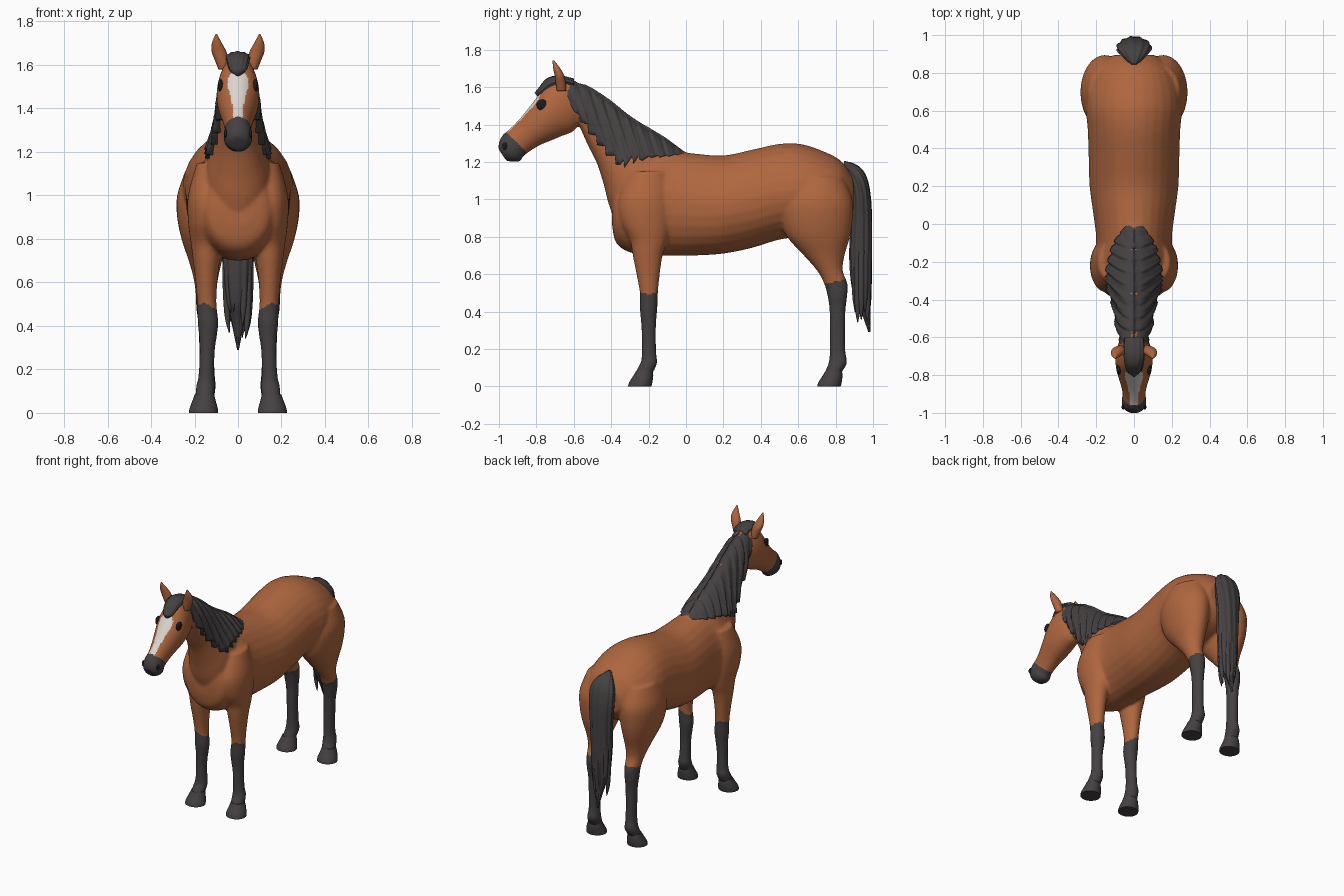
import bpy, bmesh, math, random
from mathutils import Vector
from mathutils.bvhtree import BVHTree

if "Cube" in bpy.data.objects:
    bpy.data.objects.remove(bpy.data.objects["Cube"])

random.seed(4)


def material(name, rgb):
    m = bpy.data.materials.new(name)
    m.diffuse_color = (*rgb, 1)
    m.use_nodes = True
    m.node_tree.nodes["Principled BSDF"].inputs["Base Color"].default_value = m.diffuse_color
    return m


COAT = material("chestnut_coat", (0.43, 0.135, 0.05))
DARK = material("dark_hair", (0.060, 0.053, 0.054))
WHITE = material("white_blaze", (0.72, 0.66, 0.62))
BLACK = material("eye_black", (0.012, 0.012, 0.014))


def spline(rings, steps):
    """Catmull-Rom interpolation through rows of numbers."""
    out = []
    for i in range(len(rings) - 1):
        p0, p1, p2, p3 = (rings[max(0, min(len(rings) - 1, i + d))] for d in (-1, 0, 1, 2))
        for s in range(steps):
            t = s / steps
            out.append([0.5 * (2 * b + (c - a) * t + (2 * a - 5 * b + 4 * c - d) * t * t
                               + (3 * b - a - 3 * c + d) * t ** 3)
                        for a, b, c, d in zip(p0, p1, p2, p3)])
    return out + [list(rings[-1])]


def loft(bm, rings, side=1, steps=4, n=28, egg=0.0, ripple=0.0, waves=11):
    """Tube through rings (y1, z1, y2, z2, x centre, half width)."""
    loops = []
    for j, (y1, z1, y2, z2, xc, w) in enumerate(spline(rings, steps)):
        loop = []
        for i in range(n):
            a = 2 * math.pi * i / n
            r = 1 + ripple * math.cos(waves * a + 0.15 * j)
            c, s = r * math.cos(a), r * math.sin(a)
            loop.append(bm.verts.new((side * (xc + max(w, 0.001) * s * (1 - egg * c)),
                                      (y1 + y2) / 2 + (y1 - y2) / 2 * c,
                                      (z1 + z2) / 2 + (z1 - z2) / 2 * c)))
        loops.append(loop)
    for a, b in zip(loops, loops[1:]):
        for i in range(n):
            k = (i + 1) % n
            bm.faces.new((a[i], a[k], b[k], b[i]))
    bm.faces.new(loops[0])
    bm.faces.new(loops[-1])


def finish(bm, name, mats, angle=None):
    bmesh.ops.recalc_face_normals(bm, faces=bm.faces[:])
    me = bpy.data.meshes.new(name)
    bm.to_mesh(me)
    bm.free()
    ob = bpy.data.objects.new(name, me)
    bpy.context.collection.objects.link(ob)
    for m in mats:
        me.materials.append(m)
    me.shade_smooth()
    if angle:
        bpy.context.view_layer.objects.active = ob
        ob.select_set(True)
        bpy.ops.object.shade_smooth_by_angle(angle=math.radians(angle))
        ob.select_set(False)
    return ob


def limb(rows):
    """Rows of (z, front y, back y, x centre, half width) as rings."""
    return [(f, z, b, z, x, w) for z, f, b, x, w in rows]


# Torso: y, top, bottom, half width
torso = [(-.395, 1.02, .86, .07), (-.375, 1.10, .77, .14), (-.31, 1.18, .72, .18),
         (-.2, 1.25, .70, .21), (-.08, 1.26, .70, .20), (.05, 1.245, .70, .215),
         (.2, 1.235, .71, .235), (.35, 1.265, .74, .24), (.5, 1.297, .785, .245),
         (.62, 1.295, .80, .255), (.74, 1.255, .82, .24), (.83, 1.205, .86, .195),
         (.895, 1.12, .93, .11)]
neck = [(-.62, 1.625, -.56, 1.37, 0, .075), (-.53, 1.60, -.52, 1.28, 0, .08),
        (-.41, 1.525, -.475, 1.19, 0, .088), (-.29, 1.43, -.44, 1.08, 0, .11),
        (-.15, 1.345, -.405, .95, 0, .145), (-.02, 1.265, -.33, .80, 0, .16),
        (.08, 1.2, -.15, .8, 0, .15)]
head = [(-.59, 1.63, -.56, 1.42, 0, .06), (-.68, 1.645, -.60, 1.365, 0, .085),
        (-.75, 1.605, -.66, 1.34, 0, .098), (-.795, 1.55, -.72, 1.315, 0, .096),
        (-.845, 1.485, -.78, 1.29, 0, .082), (-.895, 1.425, -.83, 1.26, 0, .067),
        (-.945, 1.375, -.87, 1.23, 0, .060), (-.98, 1.345, -.885, 1.205, 0, .066),
        (-1.0, 1.305, -.915, 1.20, 0, .062), (-1.003, 1.27, -.96, 1.205, 0, .04)]
front_leg = [(1.15, -.30, -.10, .12, .07), (1.0, -.36, -.08, .14, .09),
             (.88, -.35, -.08, .145, .085), (.78, -.30, -.10, .145, .072),
             (.7, -.285, -.125, .145, .062), (.6, -.265, -.14, .145, .05),
             (.5, -.247, -.15, .143, .044), (.42, -.247, -.153, .138, .048),
             (.36, -.242, -.158, .138, .042), (.28, -.237, -.162, .142, .035),
             (.17, -.237, -.158, .145, .037), (.13, -.242, -.153, .148, .043),
             (.09, -.262, -.168, .152, .044), (.05, -.27, -.19, .155, .04)]
hind_leg = [(1.12, .56, .84, .13, .11), (1.0, .505, .89, .15, .13),
            (.9, .505, .892, .155, .125), (.8, .54, .877, .155, .105),
            (.7, .63, .848, .15, .077), (.62, .70, .838, .148, .057),
            (.55, .738, .864, .147, .048), (.48, .757, .862, .147, .045),
            (.40, .767, .853, .145, .037), (.2, .768, .852, .143, .035),
            (.13, .763, .862, .145, .043), (.09, .748, .842, .15, .044),
            (.05, .74, .82, .155, .04)]

# Horse body: lofts fused into one skin
bm = bmesh.new()
loft(bm, [(y, t, y, b, 0, w) for y, t, b, w in torso], egg=.06)
loft(bm, neck, egg=.2)
loft(bm, head)
for s in (1, -1):
    loft(bm, limb(front_leg), s)
    loft(bm, limb(hind_leg), s)
raw = finish(bm, "body_lofts", [])
mod = raw.modifiers.new("fuse", 'REMESH')
mod.mode, mod.voxel_size = 'VOXEL', 0.009
mod = raw.modifiers.new("soften", 'SMOOTH')
mod.factor, mod.iterations = 0.5, 7
me = bpy.data.meshes.new_from_object(raw.evaluated_get(bpy.context.evaluated_depsgraph_get()))
bpy.data.objects.remove(raw)
me.name = "horse_body"
bpy.context.collection.objects.link(bpy.data.objects.new("horse_body", me))
me.materials.clear()
for m in (COAT, DARK, WHITE):
    me.materials.append(m)
me.shade_smooth()
# Dark stockings and muzzle, white blaze
for p in me.polygons:
    x, y, z = p.center
    stocking = z < (.56 + .2 * (y - .8) if y > .3 else .485 + .02 * math.cos(40 * x))
    blaze = .022 + .024 * max(0, min(1, (z - 1.40) / .1)) - max(0, z - 1.54) * .8
    if stocking or (y < -.8 and y + z < .40):
        p.material_index = 1
    elif y < -.76 and 1.35 < z < 1.575 and abs(x) < blaze and p.normal.z > .1:
        p.material_index = 2
tree = BVHTree.FromPolygons([v.co for v in me.vertices], [p.vertices[:] for p in me.polygons])

# Hooves
bm = bmesh.new()
for s in (1, -1):
    for y in (-.31, .702):
        loft(bm, limb([(.085, y + .045, y + .13, .154, .045), (.06, y + .03, y + .135, .156, .052),
                       (.02, y + .005, y + .13, .158, .065), (0, y, y + .125, .158, .067)]), s, steps=2)
finish(bm, "hooves", [DARK], 40)

# Ears
bm = bmesh.new()
for s in (1, -1):
    loft(bm, limb([(1.58, -.69, -.64, .068, .022), (1.62, -.697, -.643, .075, .031),
                   (1.66, -.702, -.65, .087, .034), (1.70, -.71, -.672, .097, .023),
                   (1.742, -.714, -.704, .1, .003)]), s, n=16)
finish(bm, "ears", [COAT])


def side_x(y, z):
    hit = tree.ray_cast(Vector((1, y, z)), Vector((-1, 0, 0)))[0]
    return hit.x if hit else 0


# Eyes and nostrils
for name, y, z, size in (("eyes", -.77, 1.505, (.012, .029, .03)),
                         ("nostrils", -.968, 1.285, (.008, .014, .02))):
    bm = bmesh.new()
    for s in (1, -1):
        r = bmesh.ops.create_uvsphere(bm, u_segments=16, v_segments=10, radius=1)
        for v in r["verts"]:
            v.co = Vector((s * (side_x(y, z) + v.co.x * size[0]), y + v.co.y * size[1], z + v.co.z * size[2]))
    finish(bm, name, [BLACK])

# Mane: a sheet of hair draped over the neck with a jagged lower edge
edge = [(-.645, 1.58), (-.6, 1.47), (-.52, 1.36), (-.43, 1.25), (-.35, 1.17),
        (-.27, 1.205), (-.2, 1.235), (0, 1.247)]


def hem(y):
    for (a, za), (b, zb) in zip(edge, edge[1:]):
        if y <= b:
            return za + (zb - za) * (y - a) / (b - a)
    return edge[-1][1]


bm = bmesh.new()
cols, rows = 110, 18
grid = []
for i in range(cols + 1):
    y = -.645 + .645 * i / cols
    taper = min(1, 6 * i / cols, 6 * (1 - i / cols))
    top = tree.ray_cast(Vector((0, y, 2)), Vector((0, 0, -1)))[0].z + .014 * taper - .002
    tooth = ((y * 21) % 1) * (.05 if y < -.25 else .012) * taper
    low = min(top - .004, hem(y) + tooth - .015 * taper)
    half = []
    for j in range(1, rows + 1):
        t = min(1, j / (rows - 1))
        z = top - (top - low) * t ** 1.6
        wave = .006 * math.sin(110 * (y + .35 * z)) + .003 * math.sin(230 * (y + .3 * z))
        off = (.010 + .012 * t + wave) * min(1, 4 * t) * taper - .002
        half.append((max(.002, side_x(y, z) + (off if j < rows else -.012)), y, z))
    line = [(-x, b, c) for x, b, c in reversed(half)] + [(0, y, top)] + half
    grid.append([bm.verts.new(p) for p in line])
for a, b in zip(grid, grid[1:]):
    for k in range(len(a) - 1):
        bm.faces.new((a[k], a[k + 1], b[k + 1], b[k]))
finish(bm, "mane", [DARK])

# Forelock
bm = bmesh.new()
loft(bm, [(-.60, 1.645, -.60, 1.60, 0, .05), (-.68, 1.662, -.66, 1.61, 0, .055),
          (-.745, 1.645, -.72, 1.59, 0, .05), (-.79, 1.592, -.765, 1.56, 0, .036),
          (-.81, 1.57, -.79, 1.545, 0, .008)], n=44, ripple=.06)
finish(bm, "forelock", [DARK])

# Tail: rippled core with loose locks at the end
bm = bmesh.new()
loft(bm, [(.845, 1.205, .84, 1.16, 0, .015), (.91, 1.185, .87, 1.12, 0, .06),
          (.96, 1.13, .885, 1.06, 0, .088), (.985, 1.03, .89, 1.0, 0, .09),
          (.993, .9, .885, .9, 0, .08), (.993, .7, .875, .7, 0, .07),
          (.99, .52, .89, .52, 0, .055), (.985, .42, .93, .42, 0, .03),
          (.985, .29, .975, .29, 0, .004)], n=66, ripple=.05)
for i in range(12):
    a = 2 * math.pi * i / 12
    x, y = .05 * math.sin(a), .937 + .038 * math.cos(a)
    tip = random.uniform(.33, .5)
    loft(bm, limb([(.85, y - .005, y + .005, x, .008), (.7, y - .018, y + .018, x * 1.1, .018),
                   (tip + .1, y - .016, y + .016, x, .015),
                   (tip, y - .002, y + .002, x * .8, .002)]), n=10)
finish(bm, "tail", [DARK])
